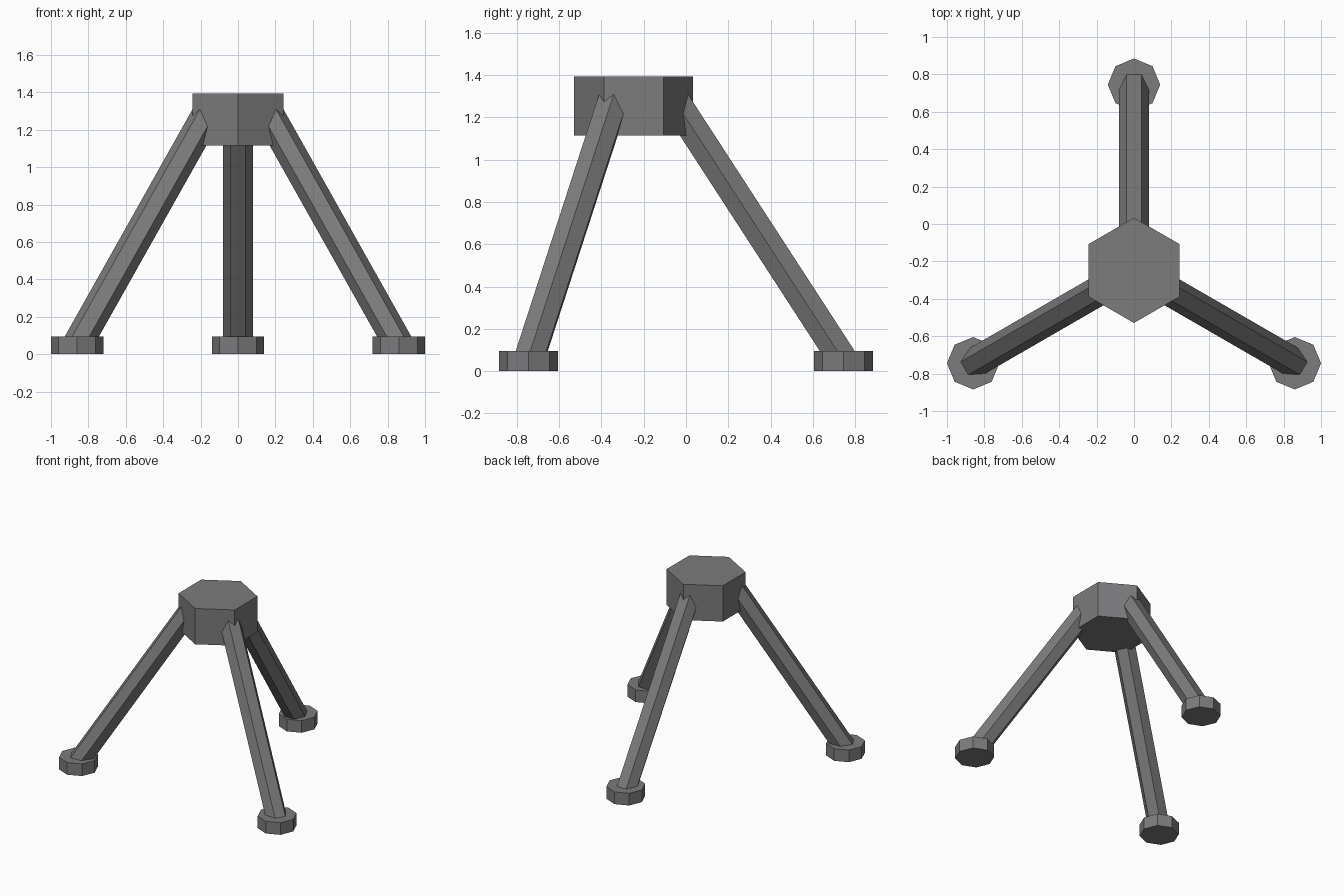
import bpy, bmesh, math
from mathutils import Vector

if "Cube" in bpy.data.objects:
    bpy.data.objects.remove(bpy.data.objects["Cube"])

grey = bpy.data.materials.new("dark grey metal")
grey.diffuse_color = (0.2, 0.2, 0.205, 1)
grey.use_nodes = True
grey.node_tree.nodes["Principled BSDF"].inputs["Base Color"].default_value = grey.diffuse_color


def prism(name, start, end, radius, sides, u):
    """Straight n-sided bar from start to end, with a corner along direction u."""
    start, end, u = Vector(start), Vector(end), Vector(u).normalized()
    v = (end - start).normalized().cross(u)
    bm = bmesh.new()
    rings = []
    for c in (start, end):
        ring = []
        for i in range(sides):
            a = 2 * math.pi * i / sides
            ring.append(bm.verts.new(c + radius * (math.cos(a) * u + math.sin(a) * v)))
        rings.append(ring)
    lo, hi = rings
    bm.faces.new(lo[::-1])
    bm.faces.new(hi)
    for i in range(sides):
        j = (i + 1) % sides
        bm.faces.new((lo[i], lo[j], hi[j], hi[i]))
    bmesh.ops.recalc_face_normals(bm, faces=bm.faces)
    mesh = bpy.data.meshes.new(name)
    bm.to_mesh(mesh)
    bm.free()
    mesh.materials.append(grey)
    obj = bpy.data.objects.new(name, mesh)
    bpy.context.collection.objects.link(obj)
    return obj


HUB_Y = -0.248    # hub sits off the bounding-box centre
SPREAD = 0.993    # distance from hub axis to each foot

# Hexagonal hub, corners pointing along y
prism("hub", (0, HUB_Y, 1.115), (0, HUB_Y, 1.395), 0.281, 6, (0, 1, 0))

# Three splayed hexagonal legs with octagonal feet
for name, deg in (("back", 90), ("front_left", 210), ("front_right", 330)):
    a = math.radians(deg)
    out = Vector((math.cos(a), math.sin(a), 0))
    side = Vector((-math.sin(a), math.cos(a), 0))
    centre = Vector((0, HUB_Y, 0))
    foot = centre + out * SPREAD
    top = centre + out * 0.165 + Vector((0, 0, 1.325))
    prism(name + "_leg", foot + Vector((0, 0, 0.05)), top, 0.08, 6, side)
    prism(name + "_foot", foot, foot + Vector((0, 0, 0.095)), 0.14, 8, (1, 0, 0))
